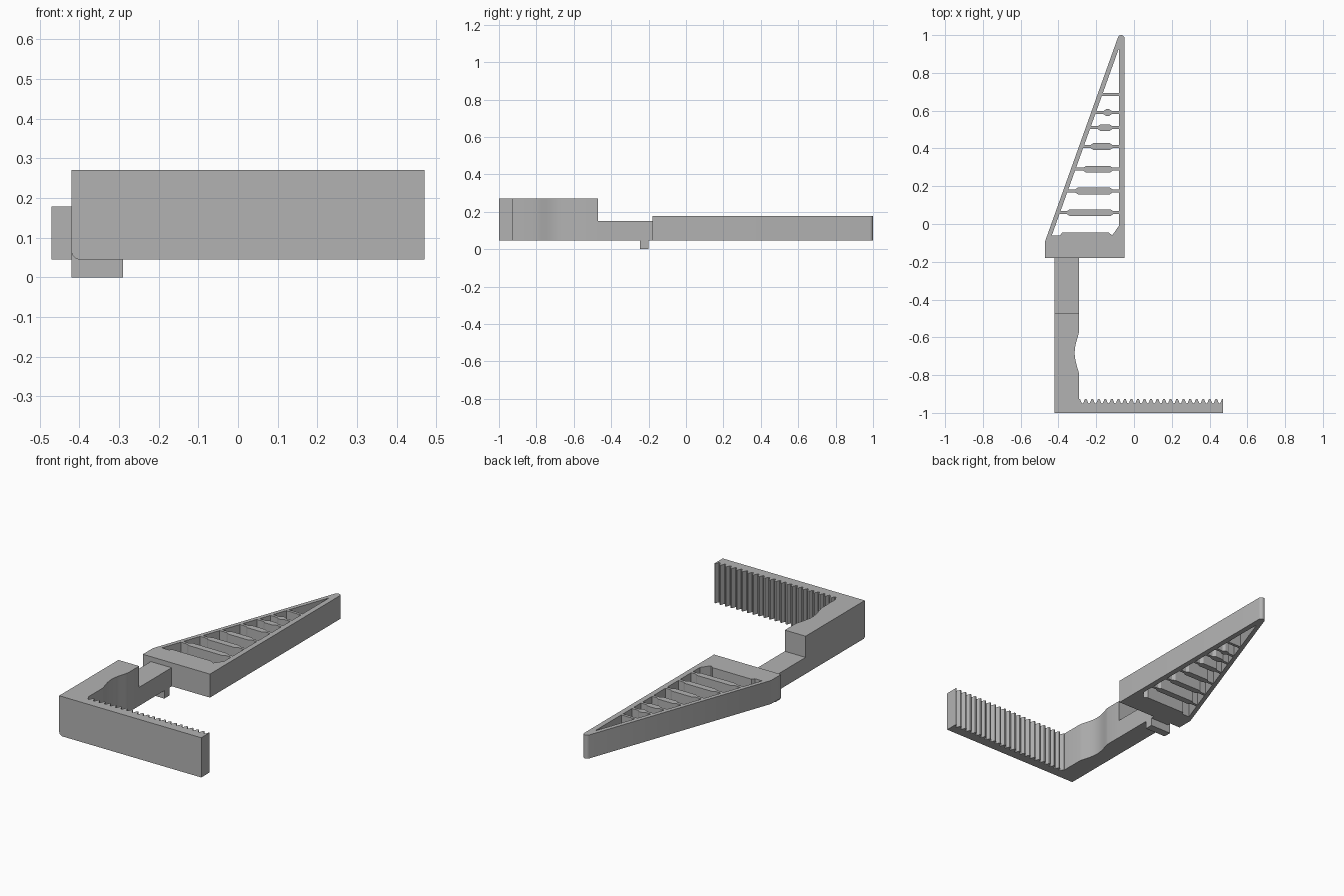
import bpy, bmesh, math

cube = bpy.data.objects.get("Cube")
if cube:
    bpy.data.objects.remove(cube, do_unlink=True)

grey = bpy.data.materials.new("plain_grey")
grey.use_nodes = True
COLOUR = (0.45, 0.45, 0.45, 1)
grey.diffuse_color = COLOUR
grey.node_tree.nodes["Principled BSDF"].inputs["Base Color"].default_value = COLOUR

BASE = 0.045               # underside of the main body
OUT, INN = -0.42, -0.29    # outer and inner side of the arm


def prism(name, loops, z0, z1, round_edge=0):
    """Extrude an outline (first loop) with optional holes from z0 to z1."""
    bm = bmesh.new()
    edges = []
    for loop in loops:
        vs = [bm.verts.new((x, y, z0)) for x, y in loop]
        edges += [bm.edges.new((a, b)) for a, b in zip(vs, vs[1:] + vs[:1])]
    if len(loops) == 1:
        bm.faces.new(vs)
    else:
        bmesh.ops.triangle_fill(bm, edges=edges, use_beauty=True)
    res = bmesh.ops.extrude_face_region(bm, geom=bm.faces[:], use_keep_orig=True)
    top = [g for g in res["geom"] if isinstance(g, bmesh.types.BMVert)]
    bmesh.ops.translate(bm, verts=top, vec=(0, 0, z1 - z0))
    bmesh.ops.recalc_face_normals(bm, faces=bm.faces[:])
    if round_edge:         # soften the lower outer edge
        low = [e for e in bm.edges if all(
            abs(v.co.x - OUT) < 1e-4 and abs(v.co.z - z0) < 1e-4 for v in e.verts)]
        bmesh.ops.bevel(bm, geom=low, offset=round_edge, segments=6,
                        profile=0.5, affect='EDGES')
    mesh = bpy.data.meshes.new(name)
    bm.to_mesh(mesh)
    bm.free()
    mesh.materials.append(grey)
    ob = bpy.data.objects.new(name, mesh)
    bpy.context.collection.objects.link(ob)
    bpy.ops.object.select_all(action='DESELECT')
    ob.select_set(True)
    bpy.context.view_layer.objects.active = ob
    bpy.ops.object.shade_smooth_by_angle(angle=math.radians(25))
    return ob


def rect(x0, x1, y0, y1):
    return [(x0, y0), (x1, y0), (x1, y1), (x0, y1)]


# L-shaped arm with a toothed jaw and a thumb hollow
END, TEETH = 0.47, 22
pitch = (END - INN) / TEETH
outline = [(OUT, -1), (END, -1)]
for i in range(TEETH):
    x = END - i * pitch
    outline += [(x, -0.926), (x - 0.12 * pitch, -0.926), (x - 0.36 * pitch, -0.947),
                (x - 0.5 * pitch, -0.95), (x - 0.64 * pitch, -0.947),
                (x - 0.88 * pitch, -0.926)]
outline.append((INN, -0.926))
for i in range(21):
    t = i / 20
    outline.append((INN - 0.024 * math.sin(math.pi * t) ** 1.3, -0.8 + 0.235 * t))
outline += [(INN, -0.47), (OUT, -0.47)]
prism("toothed_arm", [outline], BASE, 0.27, 0.022)

# Low tongue joining arm and finger, with a catch underneath
prism("tongue", [rect(OUT, INN, -0.47, -0.18)], BASE, 0.15, 0.022)
prism("catch", [rect(OUT, INN, -0.245, -0.2)], 0, 0.075)

# Tapered finger frame with a rounded tip
frame = [(-0.47, -0.18), (-0.05, -0.18)]
for i in range(9):
    a = math.radians(160) * i / 8
    frame.append((-0.068 + 0.018 * math.cos(a), 0.982 + 0.018 * math.sin(a)))
frame.append((-0.47, -0.09))

WALL = -0.08               # inner face of the straight side


def slant(y):
    """Inner face of the sloping side."""
    return -0.435 + 0.3586 * (y + 0.06)


def rib_edge(y, x0, x1, side):
    """One side of a cross rib, left to right, thicker in the middle."""
    thin, thick = y + side * 0.008, y + side * 0.018
    pts = [(slant(thin), thin)]
    if x1 > x0:
        pts += [(x0, thin), (x0 + 0.015, thick), (x1 - 0.015, thick), (x1, thin)]
    return pts + [(WALL, thin)]


# Ribs: height along the finger, then ends of the thick middle
ribs = [(0.06, -0.355, -0.11), (0.175, -0.312, -0.113), (0.29, -0.268, -0.113),
        (0.41, -0.23, -0.113), (0.51, -0.192, -0.115), (0.59, -0.162, -0.117),
        (0.685, 0, 0)]

# Openings between successive ribs
lower = [(-0.435, -0.06), (-0.39, -0.06), (-0.38, -0.045),
         (-0.135, -0.045), (-0.115, -0.06), (WALL, -0.01)]
holes = []
for rib in ribs:
    holes.append(lower + rib_edge(*rib, -1)[::-1])
    lower = rib_edge(*rib, 1)
holes.append(lower + [(WALL, 0.925), (slant(0.925), 0.925)])
prism("ribbed_finger", [frame] + holes, BASE, 0.178)
